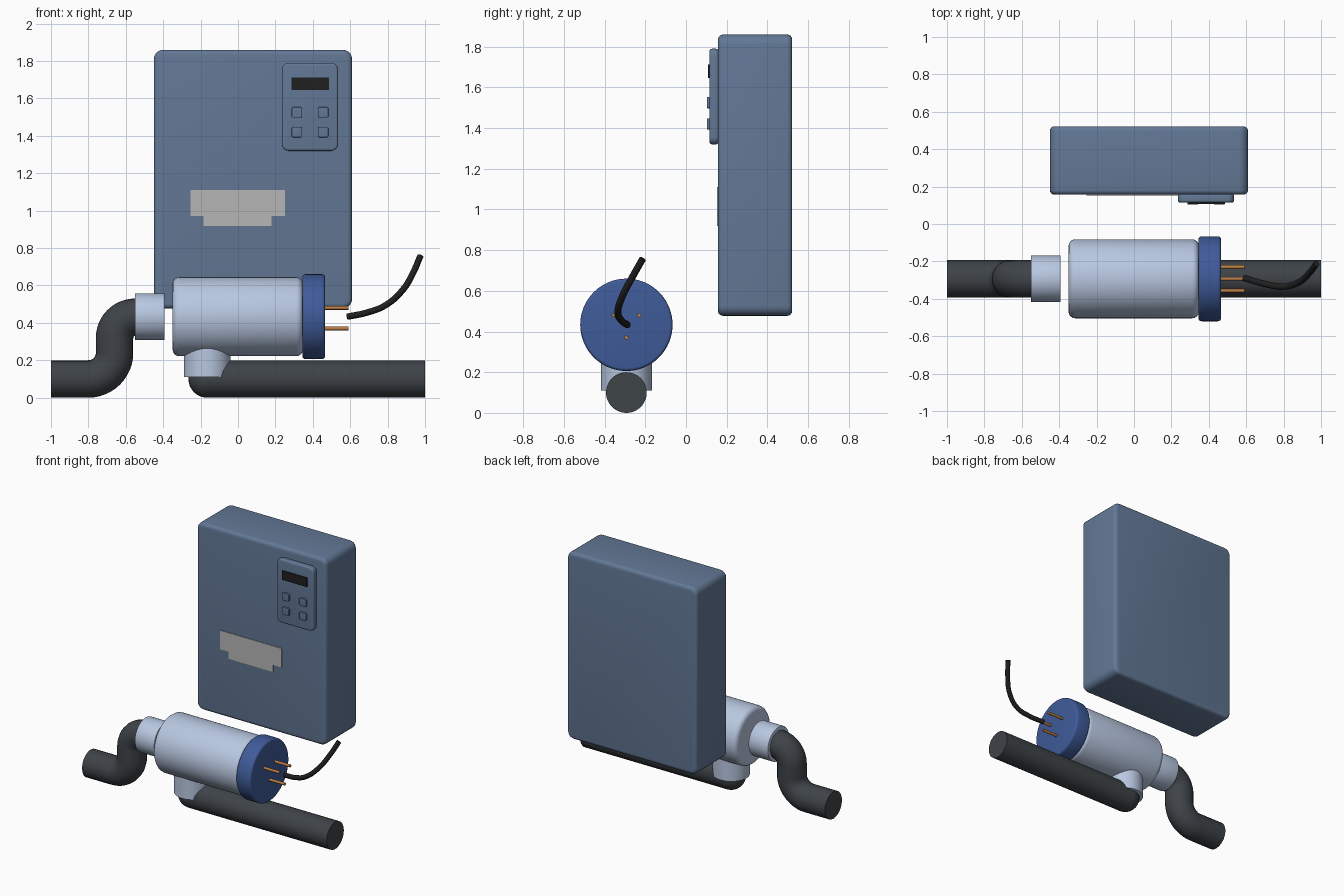
import bpy, bmesh, math
from mathutils import Matrix, Vector

if "Cube" in bpy.data.objects:
    bpy.data.objects.remove(bpy.data.objects["Cube"], do_unlink=True)


def material(name, rgb):
    m = bpy.data.materials.new(name)
    m.use_nodes = True
    m.diffuse_color = (*rgb, 1)
    m.node_tree.nodes["Principled BSDF"].inputs["Base Color"].default_value = (*rgb, 1)
    return m


CASE = material("slate blue", (0.125, 0.19, 0.305))
SHELL = material("pale blue", (0.48, 0.575, 0.75))
CAP = material("royal blue", (0.05, 0.105, 0.32))
PIPE = material("charcoal", (0.048, 0.056, 0.064))
BLACK = material("black", (0.014, 0.014, 0.014))
LABEL = material("light grey", (0.47, 0.47, 0.47))
COPPER = material("copper", (0.5, 0.21, 0.06))

AXIS_Y, AXIS_Z = -0.293, 0.433   # centre line of the cell
PIPE_R = 0.1


def smooth(obj):
    bpy.ops.object.select_all(action='DESELECT')
    obj.select_set(True)
    bpy.context.view_layer.objects.active = obj
    bpy.ops.object.shade_smooth_by_angle(angle=math.radians(40))


def finish(name, bm, mat):
    mesh = bpy.data.meshes.new(name)
    bm.to_mesh(mesh)
    bm.free()
    mesh.materials.append(mat)
    obj = bpy.data.objects.new(name, mesh)
    bpy.context.collection.objects.link(obj)
    smooth(obj)
    return obj


def box(name, low, high, mat, corner=0, edge=0):
    """Box with rounded front-view corners, then softened outer edges."""
    low, high = Vector(low), Vector(high)
    bm = bmesh.new()
    bmesh.ops.create_cube(bm, size=1)
    bmesh.ops.scale(bm, vec=high - low, verts=bm.verts)
    bmesh.ops.translate(bm, vec=(low + high) / 2, verts=bm.verts)
    if corner:
        along_y = [e for e in bm.edges
                   if abs(e.verts[0].co.y - e.verts[1].co.y) > 1e-4]
        bmesh.ops.bevel(bm, geom=along_y, offset=corner, segments=5,
                        profile=0.5, affect='EDGES')
    if edge:
        rims = [e for e in bm.edges
                if abs(e.verts[0].co.y - e.verts[1].co.y) < 1e-4]
        bmesh.ops.bevel(bm, geom=rims, offset=edge, segments=4,
                        profile=0.5, affect='EDGES')
    return finish(name, bm, mat)


def cylinder(name, start, end, radius, mat, bevel=0, sides=48):
    start, end = Vector(start), Vector(end)
    bm = bmesh.new()
    bmesh.ops.create_cone(bm, cap_ends=True, segments=sides, radius1=radius,
                          radius2=radius, depth=(end - start).length)
    if bevel:
        rims = [e for e in bm.edges
                if abs(e.verts[0].co.z - e.verts[1].co.z) < 1e-4]
        bmesh.ops.bevel(bm, geom=rims, offset=bevel, segments=4,
                        profile=0.5, affect='EDGES')
    turn = Vector((0, 0, 1)).rotation_difference(end - start).to_matrix().to_4x4()
    bm.transform(Matrix.Translation((start + end) / 2) @ turn)
    return finish(name, bm, mat)


def tube(name, points, radius, mat, kind='POLY'):
    curve = bpy.data.curves.new(name, 'CURVE')
    curve.dimensions = '3D'
    curve.bevel_depth = radius
    curve.bevel_resolution = 8
    curve.use_fill_caps = True
    curve.resolution_u = 8
    spline = curve.splines.new(kind)
    if kind == 'BEZIER':
        spline.bezier_points.add(len(points) - 1)
        for bp, p in zip(spline.bezier_points, points):
            bp.co = p
            bp.handle_left_type = bp.handle_right_type = 'AUTO'
    else:
        spline.points.add(len(points) - 1)
        for sp, p in zip(spline.points, points):
            sp.co = (*p, 1)
    curve.materials.append(mat)
    obj = bpy.data.objects.new(name, curve)
    bpy.context.collection.objects.link(obj)
    bpy.ops.object.select_all(action='DESELECT')
    obj.select_set(True)
    bpy.context.view_layer.objects.active = obj
    bpy.ops.object.convert(target='MESH')
    smooth(bpy.context.view_layer.objects.active)


def arc(x, z, radius, start, end, steps=12):
    angles = [math.radians(start + (end - start) * i / steps) for i in range(steps + 1)]
    return [(x + radius * math.cos(a), AXIS_Y, z + radius * math.sin(a)) for a in angles]


# Control cabinet with keypad and label
box("control_cabinet", (-0.45, 0.157, 0.477), (0.61, 0.522, 1.86), CASE, 0.05, 0.025)
box("keypad_panel", (0.235, 0.115, 1.32), (0.535, 0.16, 1.79), CASE, 0.035, 0.012)
box("display_screen", (0.285, 0.107, 1.645), (0.487, 0.116, 1.712), BLACK)
for side, x in (("right", 0.315), ("left", 0.455)):
    for row, z in (("upper", 1.525), ("lower", 1.42)):
        box(f"{row}_{side}_button", (x - 0.028, 0.103, z - 0.028),
            (x + 0.028, 0.12, z + 0.028), CASE, 0.009, 0.003)
box("label_upper", (-0.255, 0.153, 0.97), (0.25, 0.158, 1.11), LABEL)
box("label_lower", (-0.185, 0.153, 0.918), (0.18, 0.158, 0.97), LABEL)

# Cell housing, end cap and collars
cylinder("cell_housing", (-0.35, AXIS_Y, AXIS_Z), (0.347, AXIS_Y, AXIS_Z), 0.211, SHELL, 0.035, 64)
cylinder("end_cap", (0.345, AXIS_Y, AXIS_Z), (0.465, AXIS_Y, AXIS_Z), 0.227, CAP, 0.015, 64)
cylinder("inlet_collar", (-0.552, AXIS_Y, AXIS_Z), (-0.392, AXIS_Y, AXIS_Z), 0.125, SHELL, 0.004)
OUT_X = -0.165
cylinder("outlet_collar", (OUT_X, AXIS_Y, 0.11), (OUT_X, AXIS_Y, 0.35), 0.125, SHELL)

# Inlet pipe with its double bend
tube("inlet_pipe", [(-1, AXIS_Y, PIPE_R)] + arc(-0.8, 0.24, 0.14, -90, 0)
     + arc(-0.55, 0.32, 0.11, 180, 90) + [(-0.5, AXIS_Y, 0.43)], PIPE_R, PIPE)

# Outlet pipe with its rounded elbow
cylinder("outlet_pipe", (OUT_X, AXIS_Y, PIPE_R), (1, AXIS_Y, PIPE_R), PIPE_R, PIPE)
elbow = bmesh.new()
bmesh.ops.create_uvsphere(elbow, u_segments=32, v_segments=16, radius=PIPE_R,
                          matrix=Matrix.Translation((OUT_X, AXIS_Y, PIPE_R)))
finish("outlet_elbow", elbow, PIPE)

# Terminal pins and power cable
for i, (dy, z) in enumerate(((-0.063, 0.48), (0.063, 0.48), (0, 0.37))):
    cylinder(f"terminal_pin_{i + 1}", (0.45, AXIS_Y + dy, z), (0.59, AXIS_Y + dy, z),
             0.01, COPPER, sides=16)
tube("power_cable", [(0.585, -0.288, 0.433), (0.69, -0.318, 0.455), (0.79, -0.335, 0.495),
                     (0.88, -0.312, 0.575), (0.935, -0.265, 0.665), (0.975, -0.213, 0.757)],
     0.017, BLACK, 'BEZIER')
